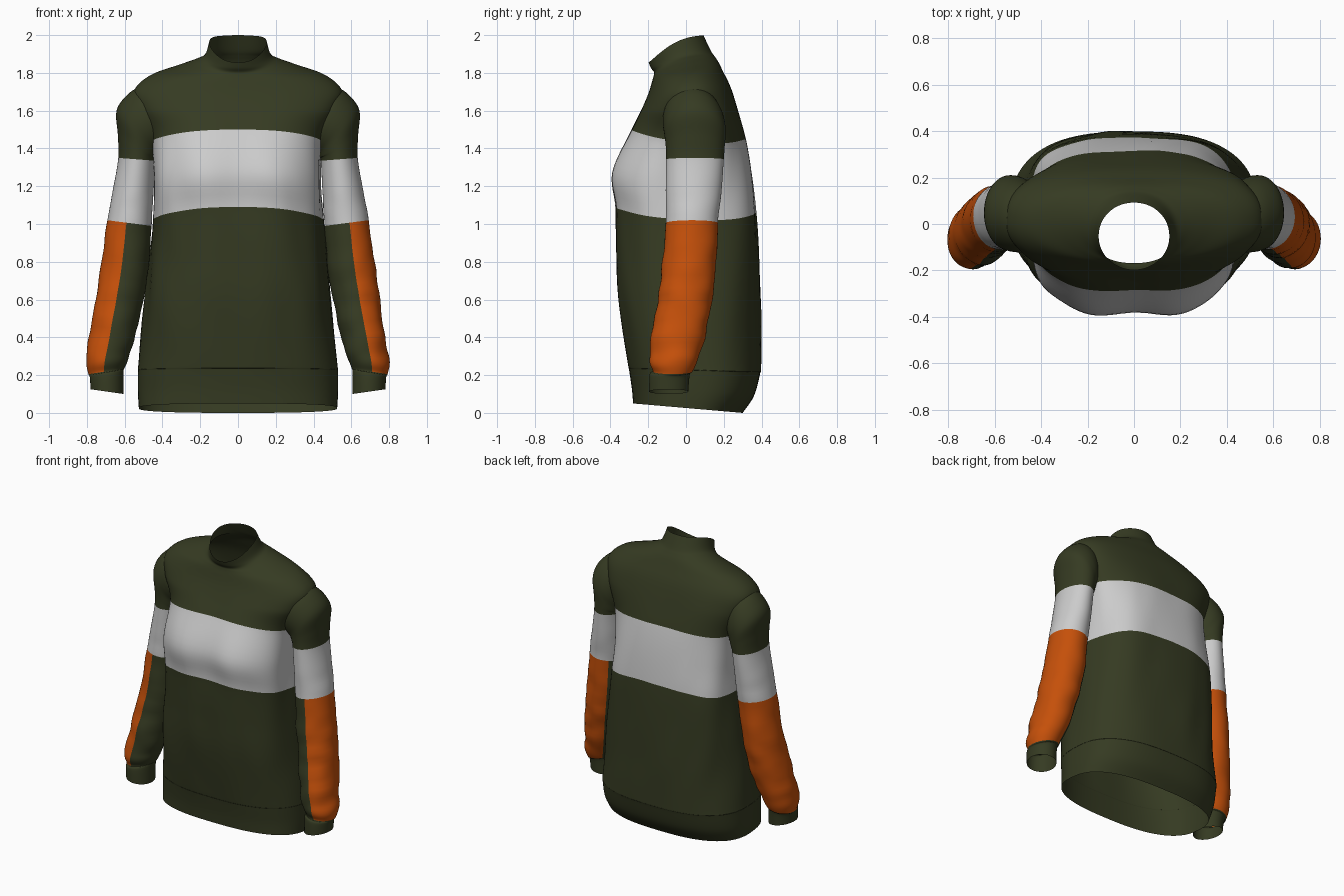
import bpy, bmesh, math
from mathutils import Vector, noise


def material(name, rgb):
    m = bpy.data.materials.new(name)
    m.diffuse_color = (*rgb, 1)
    return m


MATS = [material("olive_knit", (0.036, 0.043, 0.016)),
        material("pale_band", (0.78, 0.78, 0.78)),
        material("orange_panel", (0.56, 0.08, 0.003))]
OLIVE, PALE, ORANGE = 0, 1, 2


def spline(keys, t):
    """Catmull-Rom blend of key rows at parameter t."""
    i = min(int(t), len(keys) - 2)
    f = t - i
    n = len(keys) - 1
    rows = [keys[max(0, min(n, i + k))] for k in (-1, 0, 1, 2)]
    return [0.5 * (2 * b + (c - a) * f + (2 * a - 5 * b + 4 * c - d) * f * f
                   + (3 * b - a - 3 * c + d) * f ** 3) for a, b, c, d in zip(*rows)]


def loft(name, keys, point, colour, sides, sub=6, flip=False, hole=None):
    """Open tube through the interpolated rings."""
    bm = bmesh.new()
    rings = []
    for k in range((len(keys) - 1) * sub + 1):
        row = spline(keys, k / sub)
        rings.append([bm.verts.new(point(row, math.tau * j / sides)) for j in range(sides)])
    for k in range(len(rings) - 1):
        for j in range(sides):
            n = (j + 1) % sides
            q = [rings[k][j], rings[k][n], rings[k + 1][n], rings[k + 1][j]]
            f = bm.faces.new(q[::-1] if flip else q)
            f.smooth = True
            f.material_index = colour(k // sub, 360 * (j + 0.5) / sides)
    if hole:
        bmesh.ops.delete(bm, geom=[f for f in bm.faces if hole(f.calc_center_median())],
                         context='FACES')
    me = bpy.data.meshes.new(name)
    bm.to_mesh(me)
    bm.free()
    for m in MATS:
        me.materials.append(m)
    ob = bpy.data.objects.new(name, me)
    bpy.context.collection.objects.link(ob)
    return ob


def power(v, e):
    return math.copysign(abs(v) ** e, v)


# Body rings: z front, z back, half width, y front, y back, side lift,
# (squareness front + squareness back are set by height below)
BODY = [
    (0.05, 0.00, 0.525, -0.280, 0.300, 0.00),
    (0.13, 0.09, 0.530, -0.287, 0.360, 0.00),
    (0.23, 0.21, 0.530, -0.302, 0.393, 0.00),
    (0.27, 0.25, 0.526, -0.310, 0.398, 0.00),
    (0.60, 0.60, 0.490, -0.358, 0.395, 0.00),
    (0.85, 0.85, 0.466, -0.370, 0.385, -0.02),
    (1.09, 1.06, 0.450, -0.380, 0.370, -0.05),
    (1.28, 1.26, 0.440, -0.402, 0.345, -0.05),
    (1.50, 1.45, 0.452, -0.292, 0.312, -0.04),
    (1.60, 1.60, 0.525, -0.240, 0.275, 0.00),
    (1.69, 1.72, 0.550, -0.200, 0.238, 0.00),
    (1.76, 1.81, 0.465, -0.178, 0.195, 0.00),
    (1.79, 1.86, 0.320, -0.170, 0.170, 0.01),
    (1.805, 1.89, 0.222, -0.170, 0.150, 0.02),
    (1.825, 1.92, 0.175, -0.185, 0.130, 0.02),
    (1.855, 2.00, 0.152, -0.198, 0.092, 0.035),
]


def body_point(r, a):
    zf, zb, w, yf, yb, lift = r
    n = 2.0 + 0.6 * max(0, min(1, (1.8 - zf) / 0.2))
    if math.sin(a) > 0:  # the back hangs squarer around the shoulder blades
        n += 0.8 * math.exp(-((zf - 1.2) / 0.4) ** 2)
    c, s = power(math.cos(a), 2 / n), power(math.sin(a), 2 / n)
    x, y = w * c, (yf + yb) / 2 + (yb - yf) / 2 * s
    z = zf + (zb - zf) * (s + 1) / 2 + lift * abs(c) ** 2.5
    if s < 0:  # soft dip in the middle of the chest
        y += 0.022 * math.exp(-(x / 0.13) ** 2 - ((z - 1.25) / 0.2) ** 2)
    # long draped folds, fading out at hem and neck
    fade = max(0, min(1, (z - 0.2) / 0.3, (1.75 - z) / 0.3))
    k = 1 + 0.03 * fade * noise.noise(Vector((x * 6 + z * 1.2, y * 6, z * 1.8)))
    return Vector((x * k, y * k, z))


def armhole(p):
    return abs(p.x) > 0.46 and 1.45 < p.z < 1.63 and -0.06 < p.y < 0.12


# Body with hem and collar in one surface
loft("sweater_body", BODY, body_point,
     lambda seg, deg: PALE if seg in (6, 7) else OLIVE, 96, hole=armhole)

# Sleeve rings: outer x, outer z, inner x, inner z, y front, y back
SLEEVE = [
    (0.430, 1.735, 0.400, 1.40, -0.095, 0.150),
    (0.510, 1.730, 0.410, 1.385, -0.120, 0.185),
    (0.585, 1.685, 0.418, 1.375, -0.122, 0.205),
    (0.643, 1.60, 0.422, 1.365, -0.115, 0.210),
    (0.636, 1.47, 0.430, 1.35, -0.107, 0.205),
    (0.634, 1.35, 0.438, 1.335, -0.105, 0.200),
    (0.660, 1.19, 0.448, 1.17, -0.107, 0.188),
    (0.692, 1.02, 0.458, 0.99, -0.108, 0.170),
    (0.722, 0.80, 0.475, 0.77, -0.125, 0.160),
    (0.755, 0.60, 0.505, 0.57, -0.150, 0.138),
    (0.785, 0.40, 0.548, 0.38, -0.182, 0.095),
    (0.802, 0.27, 0.578, 0.29, -0.195, 0.062),
    (0.792, 0.205, 0.602, 0.235, -0.175, 0.035),
    (0.785, 0.19, 0.605, 0.22, -0.192, 0.020),
    (0.780, 0.125, 0.605, 0.10, -0.195, 0.012),
]


def sleeve_point(side):
    def point(r, a):
        ox, oz, ix, iz, yf, yb = r
        c, s = math.cos(a), math.sin(a)
        x = (ox + ix) / 2 + (ox - ix) / 2 * c
        z = (oz + iz) / 2 + (oz - iz) / 2 * c
        y = (yf + yb) / 2 + (yb - yf) / 2 * s
        # crumples that grow toward the cuff
        if 0.23 < z < 1.3:
            amp = 0.012 * min(1, (1.3 - z) / 0.8) * min(1, (z - 0.23) / 0.08)
            d = amp * noise.noise(Vector((x * 7 * side, y * 7, z * 11)))
            x, y = x + d * c, y + d * s
        return Vector((side * x, y, z))
    return point


def sleeve_colour(seg, deg):
    if seg in (5, 6):
        return PALE
    # outer and back panel
    return ORANGE if 7 <= seg < 12 and (deg < 130 or deg > 277) else OLIVE


# Sleeves with cuffs
for label, side in (("right", 1), ("left", -1)):
    loft(f"{label}_sleeve", SLEEVE, sleeve_point(side), sleeve_colour, 48, flip=side > 0)
